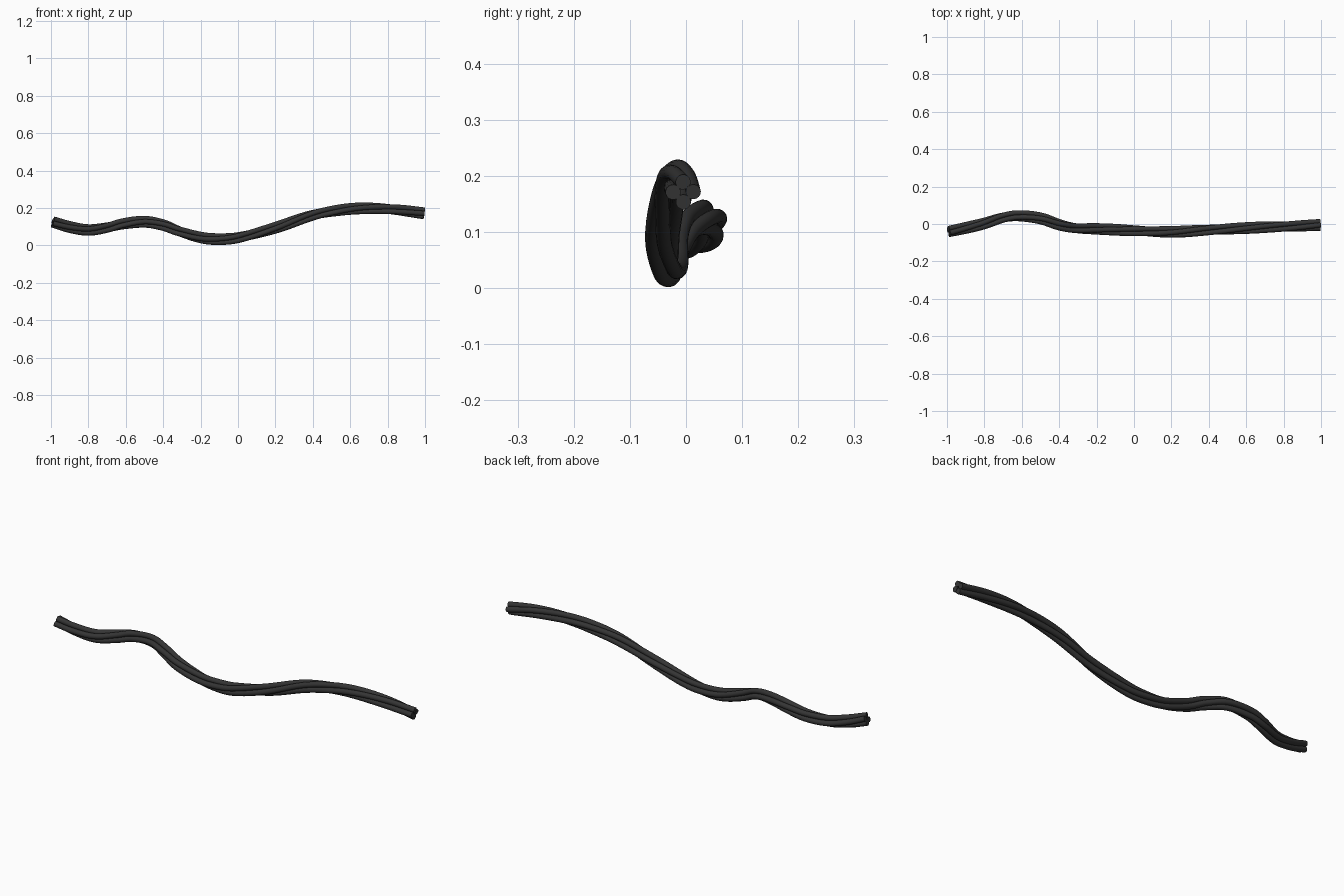
import bpy
from math import cos, sin, pi
from mathutils import Vector

if "Cube" in bpy.data.objects:
    bpy.data.objects.remove(bpy.data.objects["Cube"])

STRANDS = 4
STRAND_RADIUS = 0.0135
LAY_RADIUS = 0.018
QUARTER_TURN = 0.375   # length along x for 90 degrees of twist

# centre line of the whole bundle
path = [Vector(p) for p in (
    (-0.99, -0.04, 0.125), (-0.90, -0.021, 0.098), (-0.80, 0.003, 0.082),
    (-0.70, 0.034, 0.095), (-0.62, 0.044, 0.114), (-0.50, 0.030, 0.126),
    (-0.40, -0.004, 0.108), (-0.32, -0.021, 0.077), (-0.20, -0.026, 0.042),
    (-0.11, -0.030, 0.033), (0.0, -0.036, 0.041), (0.20, -0.042, 0.094),
    (0.40, -0.032, 0.161), (0.55, -0.024, 0.189), (0.68, -0.018, 0.198),
    (0.84, -0.012, 0.191), (0.996, -0.005, 0.171))]


def smooth_path(pts, steps):
    """Catmull-Rom samples through the points."""
    p = [2 * pts[0] - pts[1]] + pts + [2 * pts[-1] - pts[-2]]
    out = []
    for i in range(1, len(p) - 2):
        a, b, c, d = p[i - 1:i + 3]
        ta, tb = (c - b).length / (c - a).length, (c - b).length / (d - b).length
        m0, m1 = (c - a) * ta, (d - b) * tb
        for s in range(steps):
            t = s / steps
            out.append((2*t**3 - 3*t**2 + 1) * b + (t**3 - 2*t**2 + t) * m0
                       + (3*t**2 - 2*t**3) * c + (t**3 - t**2) * m1)
    return out + [pts[-1]]


centre = smooth_path(path, 6)

rubber = bpy.data.materials.new("dark_rubber")
rubber.diffuse_color = (0.035, 0.035, 0.035, 1)
rubber.use_nodes = True
rubber.node_tree.nodes["Principled BSDF"].inputs["Base Color"].default_value = rubber.diffuse_color

# twisted strands laid around the centre line
for k in range(STRANDS):
    curve = bpy.data.curves.new(f"cable_strand_{k + 1}", 'CURVE')
    curve.dimensions = '3D'
    curve.bevel_depth = STRAND_RADIUS
    curve.bevel_resolution = 6
    curve.use_fill_caps = True
    spline = curve.splines.new('POLY')
    spline.points.add(len(centre) - 1)
    for i, c in enumerate(centre):
        tangent = (centre[min(i + 1, len(centre) - 1)] - centre[max(i - 1, 0)]).normalized()
        side = Vector((0, 0, 1)).cross(tangent).normalized()
        up = tangent.cross(side)
        angle = 2 * pi * k / STRANDS + (1 - c.x) / QUARTER_TURN * pi / 2
        pos = c + LAY_RADIUS * (side * cos(angle) + up * sin(angle))
        spline.points[i].co = (*pos, 1)
    curve.materials.append(rubber)
    strand = bpy.data.objects.new(f"cable_strand_{k + 1}", curve)
    bpy.context.collection.objects.link(strand)
    bpy.ops.object.select_all(action='DESELECT')
    strand.select_set(True)
    bpy.context.view_layer.objects.active = strand
    bpy.ops.object.convert(target='MESH')
    bpy.ops.object.shade_smooth_by_angle()
